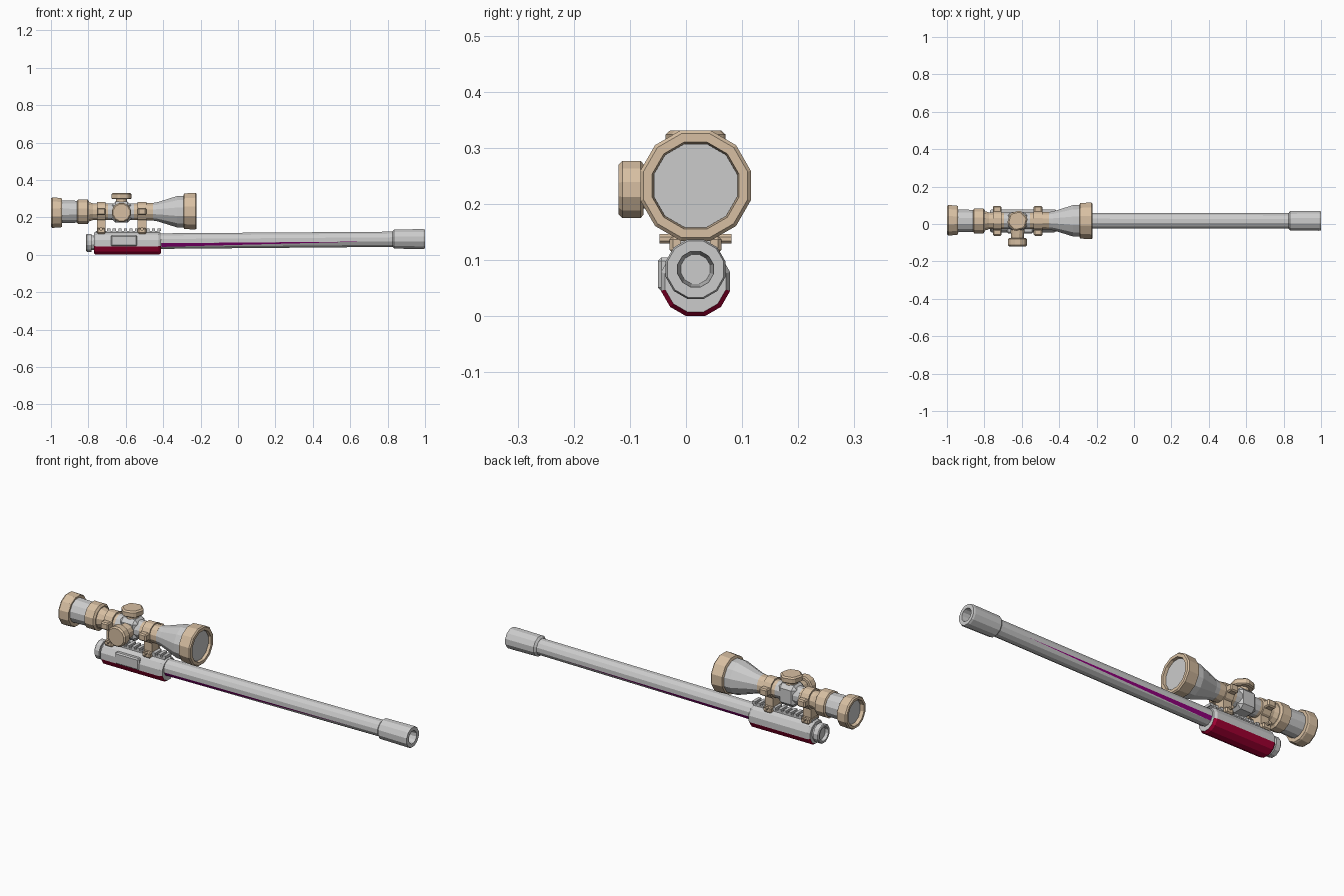
import bpy, bmesh, math
from mathutils import Vector

if "Cube" in bpy.data.objects:
    bpy.data.objects.remove(bpy.data.objects["Cube"])

Y = 0.017          # common axis in y
SZ = 0.230         # scope axis height


def material(name, rgb):
    m = bpy.data.materials.new(name)
    m.diffuse_color = (*rgb, 1)
    m.use_nodes = True
    m.node_tree.nodes["Principled BSDF"].inputs["Base Color"].default_value = m.diffuse_color
    return m


TAN = material("tan", (0.68, 0.52, 0.36))
RED = material("red", (0.40, 0.0, 0.035))
MAGENTA = material("magenta", (0.30, 0.0, 0.22))


def finish(bm, name, mat=None):
    bmesh.ops.recalc_face_normals(bm, faces=bm.faces[:])
    me = bpy.data.meshes.new(name)
    bm.to_mesh(me)
    bm.free()
    if mat:
        me.materials.append(mat)
    ob = bpy.data.objects.new(name, me)
    bpy.context.collection.objects.link(ob)
    return ob


def lathe(name, profile, centre, axis="x", n=12, mat=None, flute=1.0):
    """Faceted turned part: profile is (position, radius[, rise]), ends capped."""
    bm = bmesh.new()
    rings = []
    for t, r, *rise in profile:
        ring = []
        for i in range(n):
            a = 2 * math.pi * (i + 0.5) / n
            k = r * (flute if i % 4 > 1 else 1)
            u, v = k * math.cos(a), k * math.sin(a)
            p = {"x": (t, u, v), "y": (u, t, v), "z": (u, v, t)}[axis]
            p = Vector(p) + Vector(centre)
            p.z += rise[0] if rise else 0
            ring.append(bm.verts.new(p))
        rings.append(ring)
    for a, b in zip(rings, rings[1:]):
        for i in range(n):
            j = (i + 1) % n
            bm.faces.new((a[i], a[j], b[j], b[i]))
    bm.faces.new(rings[0])
    bm.faces.new(rings[-1])
    return finish(bm, name, mat)


def box(name, lo, hi, mat=None, bevel=0.0):
    bm = bmesh.new()
    bmesh.ops.create_cube(bm, size=1)
    for v in bm.verts:
        v.co = Vector([l + (h - l) * (c + 0.5) for l, h, c in zip(lo, hi, v.co)])
    if bevel:
        bmesh.ops.bevel(bm, geom=bm.edges[:], offset=bevel, segments=1, affect="EDGES")
    return finish(bm, name, mat)


scope = (0, Y, SZ)

# Barrel, slightly rising, with coloured slivers underneath
lathe("barrel", [(-0.42, 0.043, -0.010), (0.84, 0.042, 0)], (0, Y, 0.083))
for s, side in ((-1, "front"), (1, "back")):
    bm = bmesh.new()
    pts = [(-0.41, 15, 0.073), (-0.41, 45, 0.073), (0.68, 15, 0.082)]
    vs = [bm.verts.new((x, Y + s * 0.0436 * math.cos(math.radians(a)),
                        z - 0.0436 * math.sin(math.radians(a)))) for x, a, z in pts]
    bm.faces.new(vs)
    finish(bm, "barrel_stripe_" + side, MAGENTA)

# Hollow muzzle sleeve
lathe("muzzle", [(0.825, 0.042), (0.835, 0.053), (0.99, 0.055), (1.0, 0.052),
                 (1.0, 0.033), (0.90, 0.027)], (0, Y, 0.084), n=12)

# Receiver body with coloured lower faces
body = lathe("receiver", [(-0.77, 0.057), (-0.76, 0.064), (-0.425, 0.064),
                          (-0.412, 0.056)], (0, Y, 0.062))
body.data.materials.append(None)
body.data.materials.append(RED)
for p in body.data.polygons:
    if p.normal.z < -0.3:
        p.material_index = 1

# Rear cap
lathe("rear_cap", [(-0.765, 0.040), (-0.782, 0.040), (-0.782, 0.050), (-0.808, 0.050),
                   (-0.812, 0.046), (-0.812, 0.036), (-0.795, 0.034)], (0, Y, 0.064))

# Side port panel
box("port_panel", (-0.68, -0.050, 0.045), (-0.54, -0.02, 0.105), bevel=0.006)

# Toothed rail
box("rail", (-0.76, Y - 0.025, 0.112), (-0.42, Y + 0.025, 0.128))
for i in range(10):
    x = -0.70 + i * 0.030
    box("rail_tooth_%d" % i, (x, Y - 0.027, 0.126), (x + 0.017, Y + 0.027, 0.140))

# Scope mounts: clamp foot, post, ring, ears and screws
for x, tag in ((-0.732, "rear"), (-0.513, "front")):
    a, b = x - 0.023, x + 0.023
    box("clamp_foot_" + tag, (a, Y - 0.046, 0.112), (b, Y + 0.046, 0.143), TAN, 0.006)
    box("clamp_post_" + tag, (a, Y - 0.028, 0.138), (b, Y + 0.028, 0.200), TAN)
    lathe("clamp_ring_" + tag, [(a, 0.054), (b, 0.054)], scope, mat=TAN)
    for s, side in ((-1, "left"), (1, "right")):
        ys = sorted((Y + s * 0.045, Y + s * 0.080))
        box("clamp_ear_%s_%s" % (tag, side), (a, ys[0], 0.212), (b, ys[1], 0.250), TAN, 0.006)
        ys = sorted((s * 0.04, s * 0.064))
        lathe("clamp_screw_%s_%s" % (tag, side), [(ys[0], 0.009), (ys[1], 0.009)],
              (x, Y, 0.138), "y", 8, TAN)

# Scope tube sections
lathe("scope_rear_tube", [(-0.96, 0.064), (-0.845, 0.060)], scope)
lathe("scope_waist", [(-0.81, 0.058), (-0.775, 0.046), (-0.69, 0.045)], scope, mat=TAN)
lathe("scope_middle", [(-0.695, 0.046), (-0.55, 0.046)], scope)
lathe("scope_front_tube", [(-0.555, 0.046), (-0.455, 0.049)], scope, mat=TAN)
lathe("scope_bell", [(-0.46, 0.048), (-0.43, 0.053), (-0.325, 0.087), (-0.28, 0.088)], scope)

# Eyepiece, focus collar and objective hood, with recessed lenses
lathe("eyepiece", [(-0.942, 0.060), (-0.942, 0.078), (-0.95, 0.082), (-0.993, 0.084),
                   (-1.0, 0.079), (-1.0, 0.066), (-0.978, 0.062)],
      (0, Y + 0.003, SZ - 0.005), mat=TAN)
lathe("eye_lens", [(-0.982, 0.061), (-0.97, 0.061)], (0, Y + 0.003, SZ - 0.005))
lathe("focus_collar", [(-0.86, 0.060), (-0.855, 0.069), (-0.805, 0.069), (-0.797, 0.058)],
      scope, mat=TAN)
lathe("objective_hood", [(-0.292, 0.086), (-0.288, 0.098), (-0.228, 0.102), (-0.222, 0.096),
                         (-0.222, 0.080), (-0.24, 0.077)], (0, Y, SZ + 0.003), mat=TAN)
lathe("front_lens", [(-0.25, 0.077), (-0.236, 0.077)], (0, Y, SZ + 0.003))

# Turret block and adjustment knobs
box("turret_block", (-0.675, Y - 0.048, 0.172), (-0.57, Y + 0.048, 0.284), bevel=0.02)
lathe("top_knob_neck", [(0.265, 0.034), (0.302, 0.030)], (-0.623, Y, 0), "z", 12, TAN)
lathe("top_knob", [(0.297, 0.047), (0.302, 0.054), (0.324, 0.054), (0.331, 0.046)],
      (-0.623, Y, 0), "z", 24, TAN, 0.93)
lathe("side_knob_neck", [(-0.02, 0.040), (-0.082, 0.034)], (-0.623, 0, SZ - 0.004), "y", 12, TAN)
lathe("side_knob", [(-0.076, 0.047), (-0.081, 0.053), (-0.113, 0.053), (-0.120, 0.046)],
      (-0.623, 0, SZ - 0.004), "y", 12, TAN)
